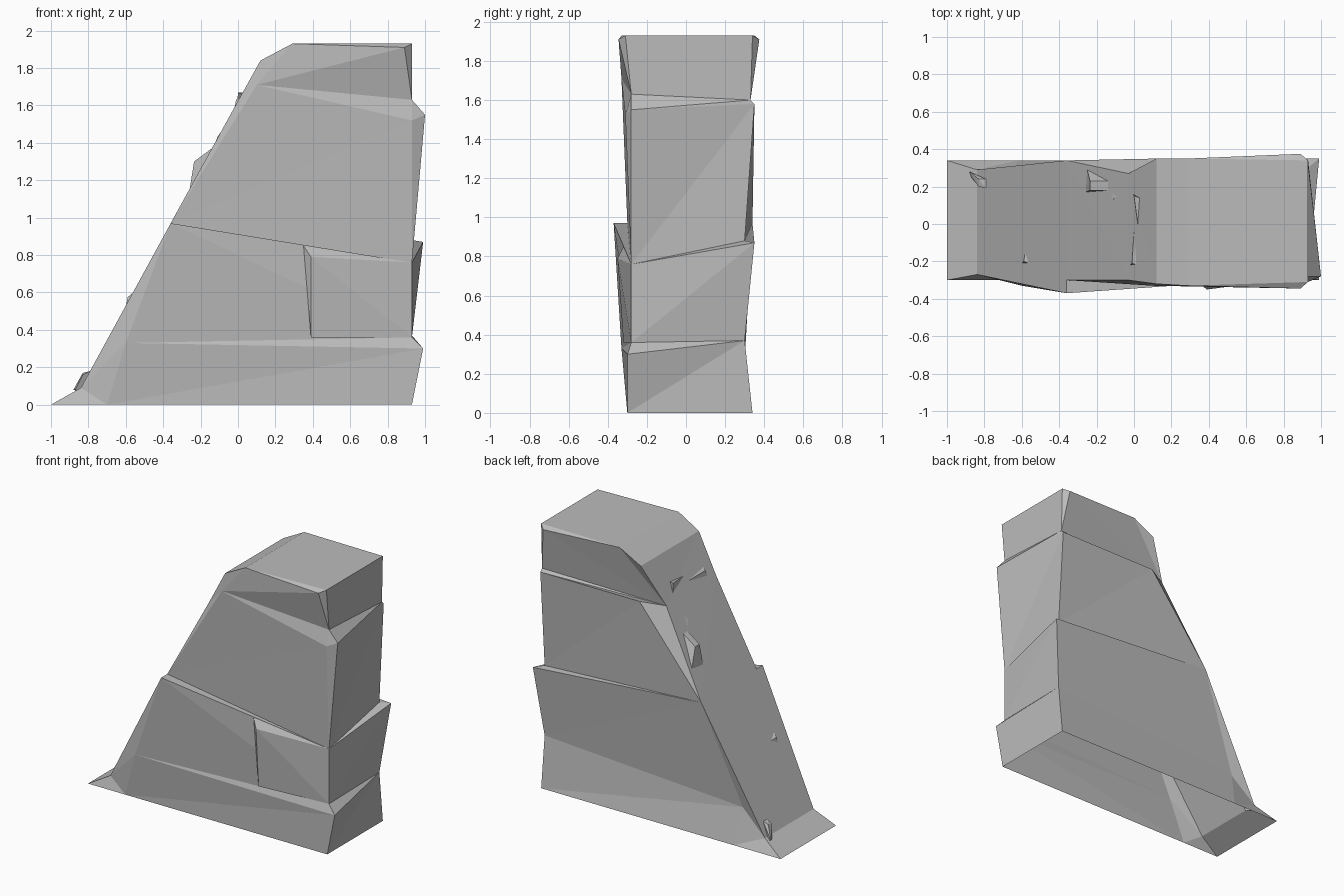
import bpy
import bmesh
from mathutils import Vector

cube = bpy.data.objects.get("Cube")
if cube:
    bpy.data.objects.remove(cube, do_unlink=True)

stone = bpy.data.materials.new("grey stone")
stone.use_nodes = True
grey = (0.5, 0.5, 0.5, 1)
stone.diffuse_color = grey
stone.node_tree.nodes["Principled BSDF"].inputs["Base Color"].default_value = grey


def finish(name, bm):
    mesh = bpy.data.meshes.new(name)
    bm.to_mesh(mesh)
    bm.free()
    mesh.materials.append(stone)
    obj = bpy.data.objects.new(name, mesh)
    bpy.context.collection.objects.link(obj)
    return obj


def facet(bm, points):
    """Add one flat facet, skipping collapsed ones."""
    corners = list(dict.fromkeys(points))
    if len(corners) < 3:
        return
    a, b, c = [Vector(p) for p in corners[:3]]
    if (b - a).cross(c - a).length > 1e-5:
        bm.faces.new([bm.verts.new(p) for p in corners])


def course(bm, low, high, folds):
    """Join two rings; each fold mark picks the crease direction."""
    for i, fold in enumerate(folds):
        j = (i + 1) % len(low)
        a, b, c, d = low[i], low[j], high[j], high[i]
        if fold == "/":
            facet(bm, (a, b, c))
            facet(bm, (a, c, d))
        else:
            facet(bm, (a, b, d))
            facet(bm, (b, c, d))


def shard(name, points):
    """Faceted chip of rock wrapped around a few points."""
    bm = bmesh.new()
    for p in points:
        bm.verts.new(p)
    bmesh.ops.convex_hull(bm, input=bm.verts)
    return finish(name, bm)


# Corners shared between neighbouring layers
toe_front, toe_back = (-.84, -.27, .09), (-.84, .29, .09)
base_front, base_back = (-.6, -.33, .33), (-.65, .275, .26)
base_right = (.93, .3, .37)
middle_back, middle_right = (-.36, .34, .97), (.93, -.28, .76)
slope_front, slope_back = (-.03, -.3, 1.57), (-.03, .27, 1.56)
upper_front = (.1, -.33, 1.71)
top_front, top_back = (.29, -.33, 1.93), (.29, .35, 1.93)
top_right_front, top_right_back = (.93, -.31, 1.93), (.93, .34, 1.93)


# Ring order: slope front, front shoulder, two right front corners,
# two right back corners, back shoulder, slope back
def ring(slope_f, front, corner_f, right_f, right_b, corner_b, back, slope_b):
    return [slope_f, front, corner_f, right_f, right_b, corner_b, back, slope_b]


def simple(slope_f, front, right_f, right_b, back, slope_b):
    return ring(slope_f, front, right_f, right_f, right_b, right_b, back, slope_b)


ground = simple((-1, -.3, 0), (-.7, -.3, 0), (.93, -.3, 0),
                (.93, .34, 0), (-.62, .34, 0), (-1, .34, 0))
base_crest = simple(toe_front, base_front, (.99, -.3, .3),
                    base_right, base_back, toe_back)
middle_foot = simple(toe_front, base_front, (.93, -.28, .36),
                     base_right, base_back, toe_back)
overhang = (-.36, -.37, .97)
middle_crest = simple(overhang, overhang, middle_right,
                      (.99, .35, .87), middle_back, middle_back)
recess = (-.36, -.3, .97)
upper_foot = simple(recess, recess, middle_right,
                    (.93, .3, .88), middle_back, middle_back)
ridge = (.93, .35, 1.58)
upper_crest = ring(slope_front, upper_front, (.93, -.31, 1.52), (1, -.28, 1.55),
                   ridge, ridge, (.13, .35, 1.58), slope_back)
cap_foot = simple(slope_front, upper_front, (.93, -.28, 1.63),
                  (.93, .33, 1.6), slope_back, slope_back)
cap_crest = ring((.12, -.32, 1.84), top_front, (.89, -.345, 1.91), top_right_front,
                 top_right_back, (.89, .375, 1.91), top_back, (.12, .35, 1.84))
summit = ring(top_front, top_front, top_right_front, top_right_front,
              top_right_back, top_right_back, top_back, top_back)

# Layered cliff, open underneath
cliff = bmesh.new()
layers = [ground, base_crest, middle_foot, middle_crest, upper_foot,
          upper_crest, cap_foot, cap_crest, summit]
folds = ["\\///////", "////////", "/\\//////", "////////",
         "////////", "////////", "\\////\\//", "////////"]
for low, high, marks in zip(layers, layers[1:], folds):
    course(cliff, low, high, marks)
facet(cliff, (top_front, top_right_front, top_right_back, top_back))
bmesh.ops.remove_doubles(cliff, verts=cliff.verts, dist=1e-4)
finish("layered_cliff", cliff)

# Slab jutting from the middle layer
shard("front_slab", [(.35, -.32, .85), (.39, -.35, .79), (.39, -.32, .36),
                     (.93, -.28, .36), middle_right])

# Chips on the slope
shard("toe_chip", [(-.88, .28, .08), (-.87, .25, .08), (-.83, .2, .16),
                   (-.83, .24, .17), (-.79, .19, .18), (-.79, .24, .18), (-.8, .24, .05)])
shard("large_chip", [(-.26, .17, 1.14), (-.25, .29, 1.17), (-.235, .23, 1.3),
                     (-.14, .23, 1.37), (-.14, .18, 1.37), (-.235, .18, 1.3)])
shard("small_chip", [(-.13, .17, 1.38), (-.11, .13, 1.43),
                     (-.09, .15, 1.46), (-.11, .15, 1.35)])
shard("upper_chip", [(-.005, .16, 1.6), (0, .15, 1.67), (.03, .14, 1.67),
                     (.02, 0, 1.66)])
shard("lower_chip", [(-.6, -.21, .52), (-.56, -.21, .6),
                     (-.58, -.14, .56), (-.59, -.2, .575)])
shard("side_chip", [(-.02, -.22, 1.58), (.02, -.22, 1.65),
                    (0, -.03, 1.62), (-.01, -.21, 1.63)])
